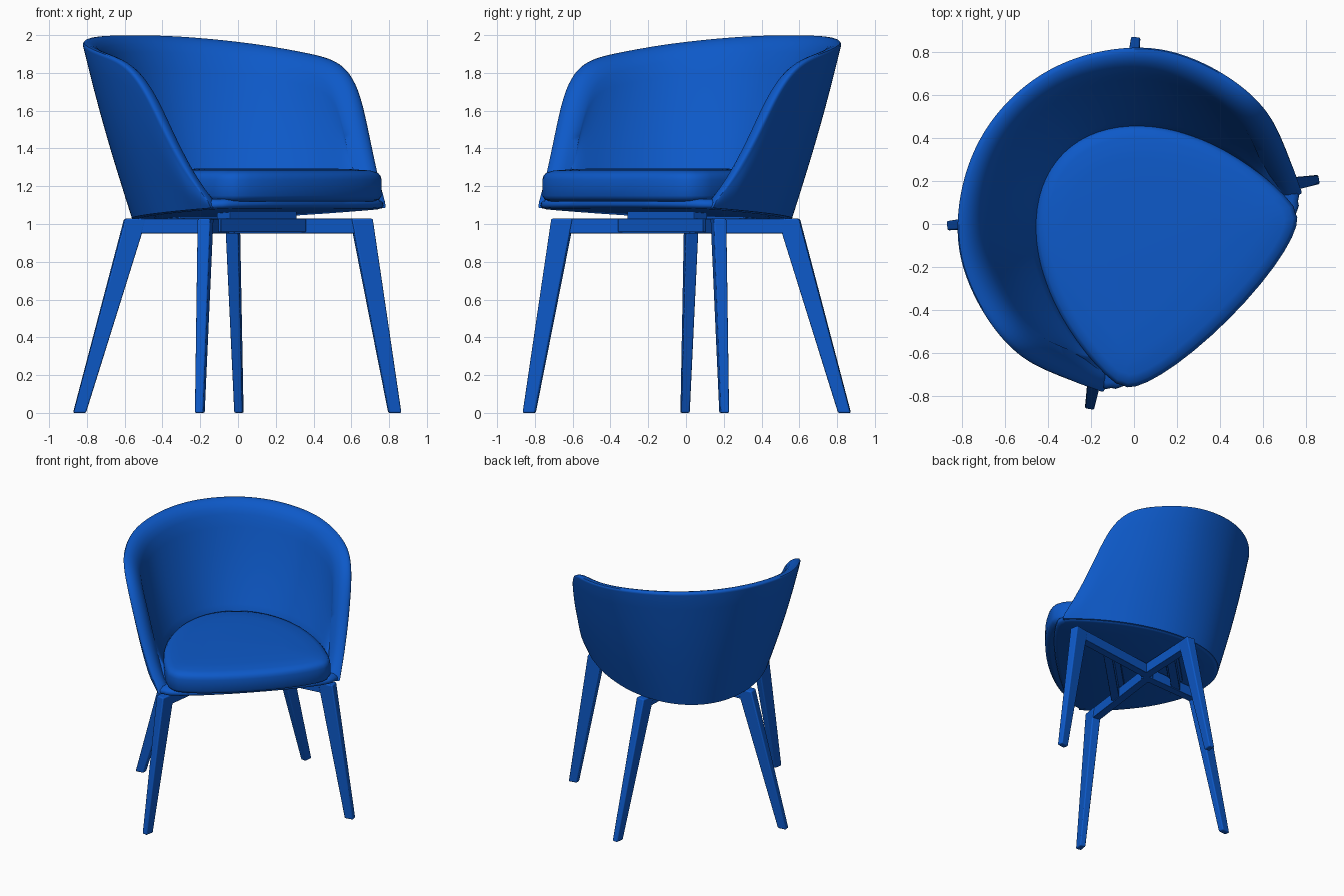
import bpy, bmesh, math
from mathutils import Vector, Matrix

if "Cube" in bpy.data.objects:
    bpy.data.objects.remove(bpy.data.objects["Cube"])

# The chair is built facing -y, then every mesh is turned 45 degrees.
TURN = Matrix.Rotation(math.radians(45), 4, 'Z')
blue = bpy.data.materials.new("blue")
blue.diffuse_color = (0.004, 0.1, 0.58, 1)
blue.use_nodes = True
blue.node_tree.nodes["Principled BSDF"].inputs["Base Color"].default_value = blue.diffuse_color


def make(name, verts, faces, bevel=0.0, angle=40):
    bm = bmesh.new()
    vs = [bm.verts.new(TURN @ Vector(v)) for v in verts]
    for f in faces:
        bm.faces.new([vs[i] for i in f])
    bmesh.ops.recalc_face_normals(bm, faces=bm.faces)
    me = bpy.data.meshes.new(name)
    bm.to_mesh(me)
    bm.free()
    ob = bpy.data.objects.new(name, me)
    bpy.context.collection.objects.link(ob)
    me.materials.append(blue)
    if bevel:
        m = ob.modifiers.new("bevel", 'BEVEL')
        m.width, m.segments = bevel, 3
    bpy.ops.object.select_all(action='DESELECT')
    ob.select_set(True)
    bpy.context.view_layer.objects.active = ob
    bpy.ops.object.shade_smooth_by_angle(angle=math.radians(angle))
    return ob


def loft(name, rings, **kw):
    """Skin closed rings of equal size and cap both ends."""
    n = len(rings[0])
    verts = [p for r in rings for p in r]
    faces = [(i * n + j, i * n + (j + 1) % n, (i + 1) * n + (j + 1) % n, (i + 1) * n + j)
             for i in range(len(rings) - 1) for j in range(n)]
    faces += [tuple(range(n)), tuple(range(len(verts) - n, len(verts)))]
    return make(name, verts, faces, **kw)


def catmull(pts, sub):
    out = []
    for i in range(len(pts) - 1):
        a, b = pts[max(i - 1, 0)], pts[i]
        c, d = pts[i + 1], pts[min(i + 2, len(pts) - 1)]
        for k in range(sub):
            t = k / sub
            out.append(0.5 * (2 * b + (c - a) * t + (2 * a - 5 * b + 4 * c - d) * t * t
                              + (3 * b - a - 3 * c + d) * t ** 3))
    out.append(pts[-1])
    for _ in range(24):
        out = [out[0]] + [(a + 2 * b + c) / 4 for a, b, c in zip(out, out[1:], out[2:])] + [out[-1]]
    return out


def under(v):
    return 1.057 - 0.062 * v


# Wrap-around back and arms: rim points and the matching foot points of the wall
rim = [(0, .838, 2.0), (.325, .775, 1.995), (.59, .592, 1.965), (.715, .424, 1.937), (.79, .23, 1.9),
       (.82, .045, 1.86), (.81, -.1, 1.73), (.772, -.21, 1.5), (.718, -.335, 1.27), (.662, -.44, 1.12)]
foot = [(0, .615), (.224, .555), (.40, .40), (.50, .26), (.577, .09),
        (.611, -.02), (.637, -.14), (.65, -.23), (.656, -.33), (.652, -.45)]
foot = [(u, v, under(v)) for u, v in foot]


def both_sides(pts):
    half = [Vector(p) for p in pts]
    return [Vector((-p.x, p.y, p.z)) for p in half[:0:-1]] + half


R, F = catmull(both_sides(rim), 7), catmull(both_sides(foot), 7)
LIP = [(0, .02), (.002, .009), (.01, .001), (.03, 0), (.05, .006), (.07, .02), (.088, .048), (.1, .09)]
sections = []
for i, (r, f) in enumerate(zip(R, F)):
    t = (R[min(i + 1, len(R) - 1)] - R[max(i - 1, 0)]).normalized()
    n = t.cross(r - f)
    n.z = 0
    n.normalize()
    if n.dot(r) > 0:
        n = -n
    # rounded lip runs square to the rim, within the wall
    down = f - r
    size = min(1, down.length / 0.25)
    down = (down - t * down.dot(t)).normalized()
    thick = .75 + .25 * size
    lip = [r + n * (a * thick) + down * (d * size) for a, d in LIP]
    out = [f.lerp(lip[0], k / 8) for k in range(8)]
    for k, p in enumerate(out):
        p -= n * (0.012 * size * math.sin(math.pi * k / 8))
    zin = min(1.22, 1.06 + (r.z - 1.06) * 0.5)
    low = Vector((f.x * .58 / .66, -.4 + (f.y + .4) * .86 / 1.01, zin))
    inn = [lip[-1].lerp(low, k / 8) for k in range(1, 9)]
    for k, p in enumerate(inn, 1):
        p -= n * (0.015 * size * math.sin(math.pi * k / 8))
    sections.append(out + lip + inn + [Vector((low.x, low.y, f.z))])
loft("back_and_arms", sections, angle=50)


# Seat parts: half-ellipse back, gently bowed front
def outline(a, b, corner_u, corner_v, bow):
    pts = [(a * math.cos(q * math.pi / 40), -.4 + b * math.sin(q * math.pi / 40)) for q in range(41)]
    front = [(-corner_u * math.cos(q * math.pi / 16),
              corner_v - bow * math.sin(q * math.pi / 16)) for q in range(17)]
    side = (corner_u * .3 + a * .7, corner_v * .75 - .4 * .25)
    return pts + [(-side[0], side[1])] + front + [side]


def ring(shape, inset, zf):
    c = Vector((0, -.1))
    out = []
    for p in shape:
        d = Vector(p) - c
        q = c + d * (1 - inset / d.length)
        out.append((q.x, q.y, zf(q.y)))
    return out


base = outline(.65, 1.0, .615, -.465, .09)
loft("seat_base", [ring(base, .03, lambda v: under(v) - .006), ring(base, .008, under),
                   ring(base, 0, lambda v: under(v) + .012),
                   ring(base, .004, lambda v: under(v) + .03),
                   ring(base, .03, lambda v: 1.132)], angle=50)
pad = outline(.59, .87, .57, -.49, .135)
steps = [(.04, 1.12), (.012, 1.13), (0, 1.15), (0, 1.235), (.006, 1.255), (.02, 1.271),
         (.06, 1.283), (.16, 1.29), (.3, 1.295)]
loft("seat_cushion", [ring(pad, s, lambda v, z=z: z) for s, z in steps], angle=50)


# Leg frame
def rect(c, d, half_len, half_thick, z):
    d = Vector(d).normalized()
    s = Vector((-d.y, d.x))
    c = Vector(c)
    return [(*(c + d * (a * half_len) + s * (b * half_thick)), z)
            for a, b in ((1, 1), (-1, 1), (-1, -1), (1, -1))]


def block(name, p, q, half_thick, z0, z1):
    p, q = Vector(p), Vector(q)
    loft(name, [rect((p + q) / 2, q - p, (q - p).length / 2, half_thick, z) for z in (z0, z1)],
         bevel=.004)


for side, s in (("right", 1), ("left", -1)):
    for end, ft, top, mid in (("front", (.73, -.444), (.583, -.34), (0, .11)),
                              ("back", (.597, .59), (.364, .405), (0, .07))):
        ft, top = Vector((s * ft[0], ft[1])), Vector((s * top[0], top[1]))
        d = ft - top
        loft(f"{end}_{side}_leg", [rect(ft, d, .033, .022, 0), rect(top, d, .057, .034, 1.028)],
             bevel=.008)
        block(f"{end}_{side}_rail", top, mid, .03, .95, 1.028)

# Cross bars and mounting blocks under the seat
block("front_cross_bar", (-.32, -.16), (.32, -.16), .03, .957, 1.028)
block("back_cross_bar", (-.22, .28), (.22, .28), .03, .957, 1.028)
block("front_mount", (-.25, -.14), (.25, -.14), .05, 1.025, 1.075)
block("back_mount", (-.2, .28), (.2, .28), .05, 1.02, 1.05)
